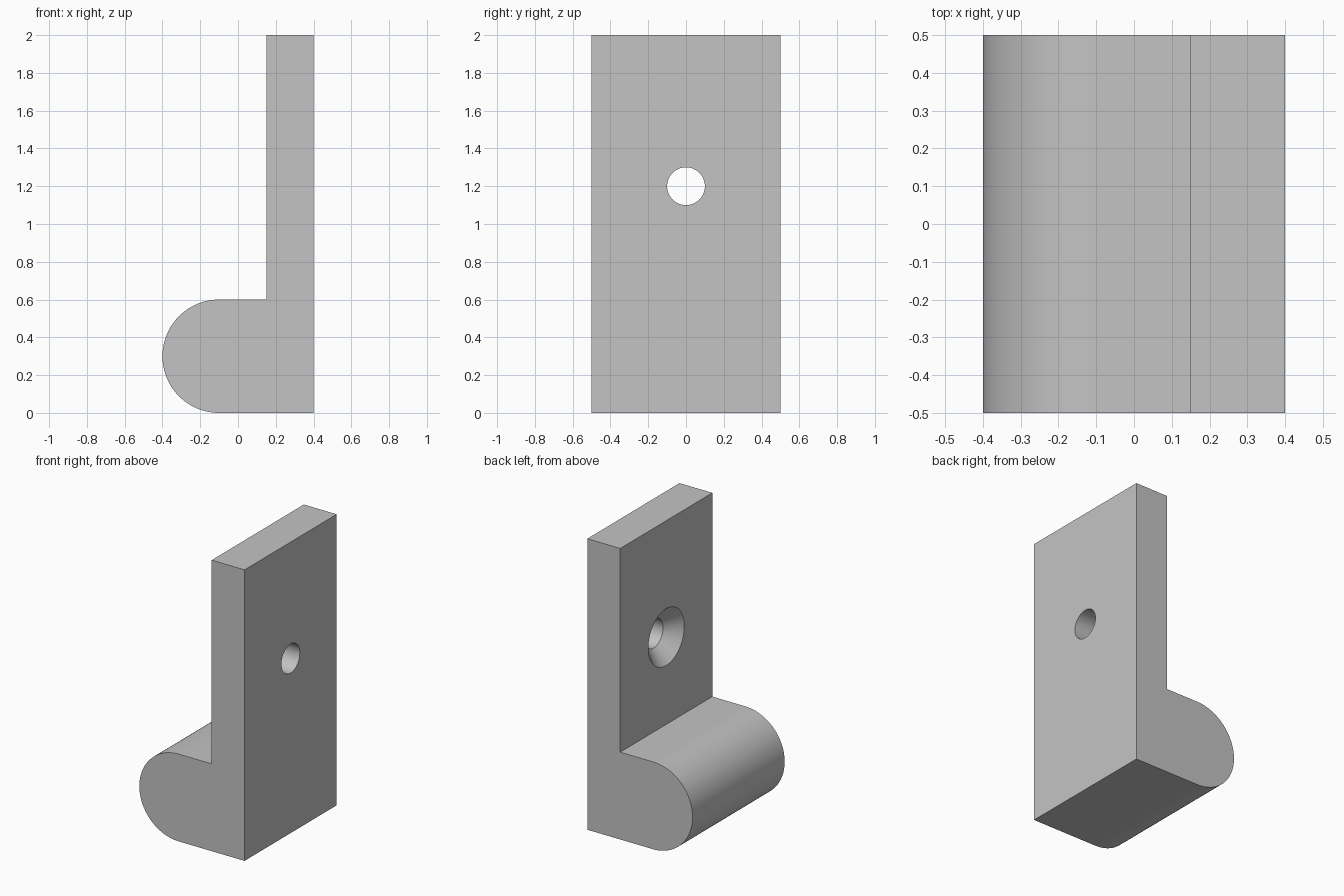
import bpy, bmesh, math
from mathutils import Matrix

if "Cube" in bpy.data.objects:
    bpy.data.objects.remove(bpy.data.objects["Cube"])

grey = bpy.data.materials.new("light_grey")
grey.diffuse_color = (0.55, 0.55, 0.55, 1)
grey.use_nodes = True
grey.node_tree.nodes["Principled BSDF"].inputs["Base Color"].default_value = grey.diffuse_color


def make_object(name, bm):
    bmesh.ops.recalc_face_normals(bm, faces=bm.faces)
    mesh = bpy.data.meshes.new(name)
    bm.to_mesh(mesh)
    bm.free()
    mesh.materials.append(grey)
    obj = bpy.data.objects.new(name, mesh)
    bpy.context.collection.objects.link(obj)
    return obj


# Bracket body: upright plate and round-nosed foot, one extruded profile
STEPS = 48
profile = [(0.4, 0), (0.4, 2), (0.15, 2), (0.15, 0.6)]
for i in range(STEPS + 1):
    a = math.pi / 2 + math.pi * i / STEPS
    profile.append((-0.1 + 0.3 * math.cos(a), 0.3 + 0.3 * math.sin(a)))
bm = bmesh.new()
face = bm.faces.new([bm.verts.new((x, -0.5, z)) for x, z in profile])
ext = bmesh.ops.extrude_face_region(bm, geom=[face])
bmesh.ops.translate(bm, vec=(0, 1, 0),
                    verts=[v for v in ext["geom"] if isinstance(v, bmesh.types.BMVert)])
bracket = make_object("bracket", bm)

# Countersunk screw hole cutter: (x, radius) rings along the x axis
SIDES = 64
rings = [(0.10, 0.245), (0.245, 0.10), (0.5, 0.10)]
bm = bmesh.new()
loops = []
for x, r in rings:
    circle = bmesh.ops.create_circle(
        bm, segments=SIDES, radius=r,
        matrix=Matrix.Translation((x, 0, 1.2)) @ Matrix.Rotation(math.pi / 2, 4, 'Y'))
    loops.append(circle["verts"])
for a, b in zip(loops, loops[1:]):
    for i in range(SIDES):
        j = (i + 1) % SIDES
        bm.faces.new((a[i], a[j], b[j], b[i]))
bm.faces.new(loops[0])
bm.faces.new(loops[-1])
cutter = make_object("screw_hole_cutter", bm)

# Cut the hole, then drop the cutter
mod = bracket.modifiers.new("screw_hole", 'BOOLEAN')
mod.operation = 'DIFFERENCE'
mod.solver = 'EXACT'
mod.object = cutter
bpy.context.view_layer.objects.active = bracket
bracket.select_set(True)
bpy.ops.object.modifier_apply(modifier=mod.name)
bpy.data.objects.remove(cutter)

# Smooth the rounded nose and hole, keep the edges crisp
bpy.ops.object.shade_smooth_by_angle(angle=math.radians(30))
